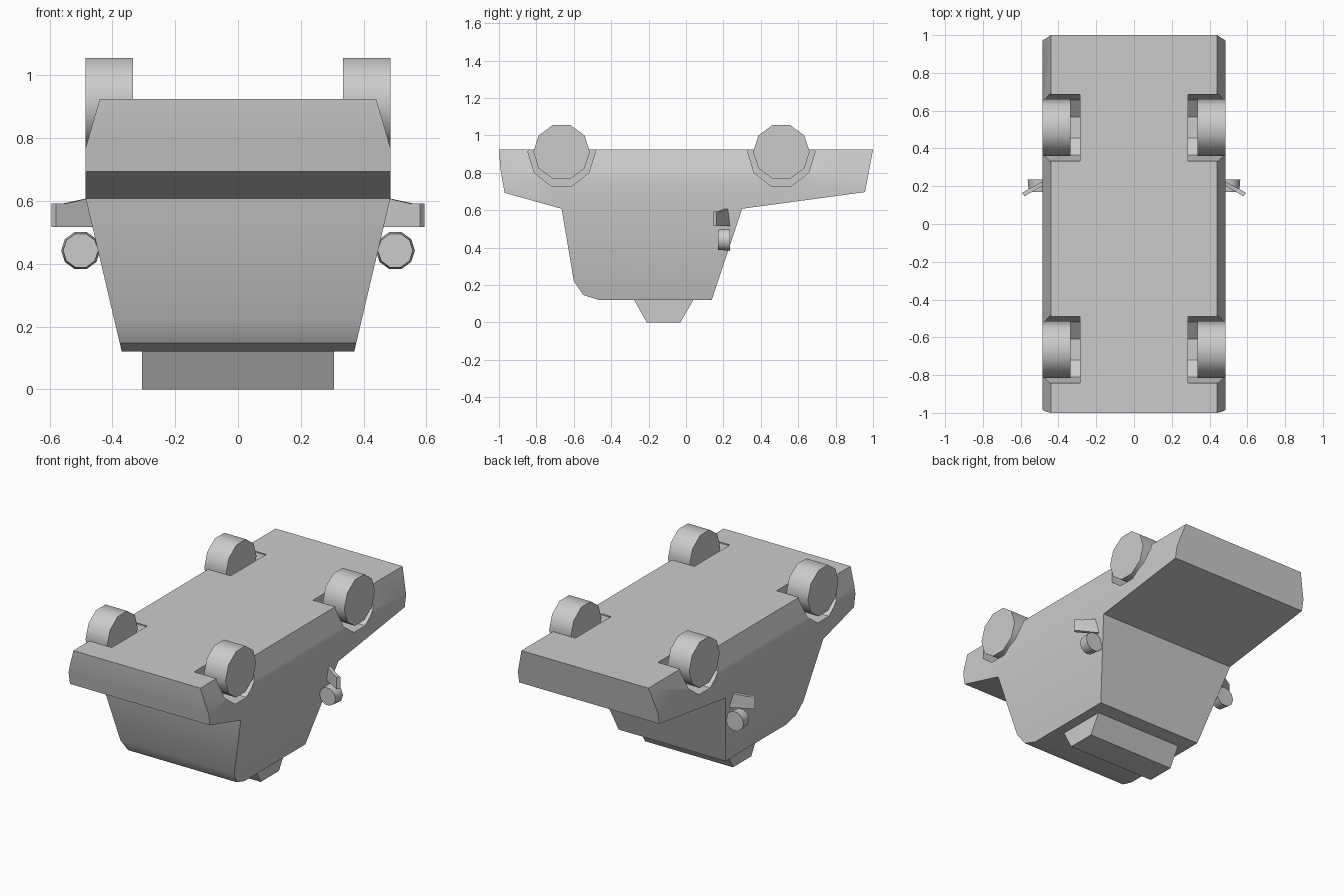
import bpy, bmesh, math

if "Cube" in bpy.data.objects:
    bpy.data.objects.remove(bpy.data.objects["Cube"])

WHEEL_Y = (-0.665, 0.51)
AXLE_Z = 0.912


def finish(bm, name, angle=None):
    bmesh.ops.recalc_face_normals(bm, faces=bm.faces[:])
    me = bpy.data.meshes.new(name)
    bm.to_mesh(me)
    bm.free()
    ob = bpy.data.objects.new(name, me)
    bpy.context.collection.objects.link(ob)
    if angle:
        smooth(ob, angle)
    return ob


def smooth(ob, angle):
    bpy.ops.object.select_all(action='DESELECT')
    ob.select_set(True)
    bpy.context.view_layer.objects.active = ob
    bpy.ops.object.shade_smooth_by_angle(angle=math.radians(angle))


def loft(rings):
    """Capped solid through rings of equal point count."""
    bm = bmesh.new()
    vs = [[bm.verts.new(p) for p in r] for r in rings]
    n = len(rings[0])
    for a, b in zip(vs, vs[1:]):
        for i in range(n):
            j = (i + 1) % n
            bm.faces.new((a[i], a[j], b[j], b[i]))
    bm.faces.new(vs[0])
    bm.faces.new(vs[-1])
    return bm


def extrude_x(profile, x0, x1):
    return loft([[(x, y, z) for y, z in profile] for x in (x0, x1)])


def decagon(cu, cv, ru, rv):
    return [(cu + ru * math.cos(i * math.tau / 10), cv + rv * math.sin(i * math.tau / 10))
            for i in range(10)]


# Body: side profile, with the width tapering by height
profile = [(-1, 0.925), (-0.992, 0.82), (-0.97, 0.693), (-0.665, 0.608), (-0.60, 0.222),
           (-0.55, 0.147), (-0.465, 0.12), (0.138, 0.12), (0.30, 0.608), (0.957, 0.697), (1, 0.925)]
bm = extrude_x(profile, -1, 1)
for z in (0.77, 0.608):
    bmesh.ops.bisect_plane(bm, geom=bm.verts[:] + bm.edges[:] + bm.faces[:],
                           plane_co=(0, 0, z), plane_no=(0, 0, 1), dist=1e-4)
for v in bm.verts:
    z = v.co.z
    if z > 0.77:
        w = 0.485 - 0.045 * (z - 0.77) / 0.155
    elif z > 0.607:
        w = 0.485
    else:
        w = 0.37 + 0.115 * (z - 0.12) / 0.488
    v.co.x *= w
body = finish(bm, "car_body")

# Wheel wells cut from the body
for y in WHEEL_Y:
    for s in (-1, 1):
        cutter = finish(extrude_x(decagon(y, AXLE_Z, 0.18, 0.191), s * 0.285, s * 0.6), "well_cutter")
        cutter.hide_render = True
        mod = body.modifiers.new("well", 'BOOLEAN')
        mod.operation = 'DIFFERENCE'
        mod.solver = 'EXACT'
        mod.object = cutter
        bpy.context.view_layer.objects.active = body
        bpy.ops.object.modifier_apply(modifier=mod.name)
        bpy.data.objects.remove(cutter)
smooth(body, 30)

# Wheels
for end, y in zip(("front", "rear"), WHEEL_Y):
    for side, s in (("left", -1), ("right", 1)):
        finish(extrude_x(decagon(y, AXLE_Z, 0.151, 0.151), s * 0.335, s * 0.485),
               f"{end}_{side}_wheel", 40)

# Roof block
finish(extrude_x([(-0.28, 0.125), (-0.21, 0), (-0.03, 0), (0.042, 0.125)], -0.305, 0.305), "roof_block")

for side, s in (("left", -1), ("right", 1)):
    # Round side lamps
    rings = [[(s * x, y, z) for x, z in decagon(0.501, 0.442, r, r)]
             for y, r in ((0.17, 0.056), (0.235, 0.062))]
    finish(loft(rings), f"{side}_lamp", 40)
    # Angled side mirrors, taller at the root
    stations = [((0.45, 0.222), (0.45, 0.242), 0.615),
                ((0.545, 0.167), (0.556, 0.186), 0.592),
                ((0.579, 0.147), (0.594, 0.164), 0.592)]
    rings = [[(s * a[0], a[1], 0.517), (s * b[0], b[1], 0.517),
              (s * b[0], b[1], h), (s * a[0], a[1], h)] for a, b, h in stations]
    finish(loft(rings), f"{side}_mirror")
